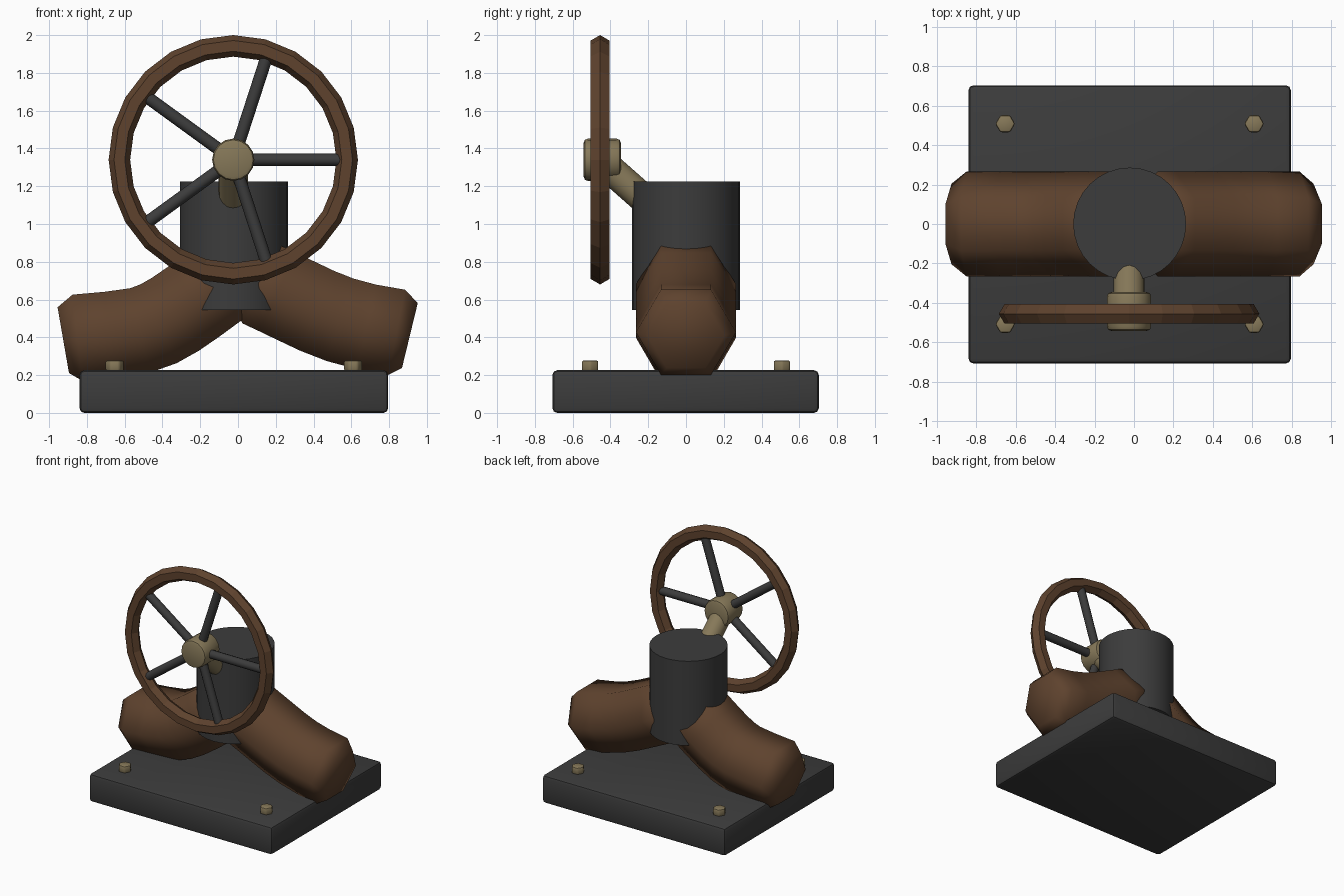
import bpy, bmesh, math
from mathutils import Vector

if "Cube" in bpy.data.objects:
    bpy.data.objects.remove(bpy.data.objects["Cube"])

CX = -0.022            # axis of the base and drum
HUB = Vector((-0.025, -0.455, 1.34))


def material(name, rgb):
    m = bpy.data.materials.new(name)
    m.diffuse_color = (*rgb, 1)
    m.use_nodes = True
    m.node_tree.nodes["Principled BSDF"].inputs["Base Color"].default_value = m.diffuse_color
    return m


IRON = material("dark_iron", (0.045, 0.045, 0.045))
RUST = material("rust_brown", (0.112, 0.055, 0.027))
BRASS = material("dull_brass", (0.24, 0.19, 0.10))


def finish(bm, name, mat, bevel=0.0, smooth=None):
    bmesh.ops.recalc_face_normals(bm, faces=bm.faces)
    me = bpy.data.meshes.new(name)
    bm.to_mesh(me)
    bm.free()
    me.materials.append(mat)
    ob = bpy.data.objects.new(name, me)
    bpy.context.collection.objects.link(ob)
    bpy.ops.object.select_all(action='DESELECT')
    bpy.context.view_layer.objects.active = ob
    ob.select_set(True)
    if bevel:
        mod = ob.modifiers.new("bevel", 'BEVEL')
        mod.width, mod.segments, mod.limit_method = bevel, 2, 'ANGLE'
        mod.angle_limit = math.radians(50)
        bpy.ops.object.modifier_apply(modifier="bevel")
    if smooth:
        bpy.ops.object.shade_smooth_by_angle(angle=math.radians(smooth))
    return ob


def rod(name, a, b, r, sides, mat, bevel=0.0, smooth=40, turn=0.0):
    """Capped cylinder between two points."""
    a, b = Vector(a), Vector(b)
    bm = bmesh.new()
    bmesh.ops.create_cone(bm, cap_ends=True, segments=sides, radius1=r, radius2=r, depth=(b - a).length)
    for v in bm.verts:
        x, y = v.co.x, v.co.y
        v.co.x = x * math.cos(turn) - y * math.sin(turn)
        v.co.y = x * math.sin(turn) + y * math.cos(turn)
    rot = (b - a).to_track_quat('Z', 'Y').to_matrix()
    for v in bm.verts:
        v.co = rot @ v.co + (a + b) / 2
    return finish(bm, name, mat, bevel, smooth)


def loft(bm, rings, closed=False):
    rings = [[bm.verts.new(p) for p in ring] for ring in rings]
    pairs = list(zip(rings, rings[1:] + rings[:1]))
    for r, s in (pairs if closed else pairs[:-1]):
        n = len(r)
        for i in range(n):
            bm.faces.new((r[i], r[(i + 1) % n], s[(i + 1) % n], s[i]))
    if not closed:
        bm.faces.new(rings[0])
        bm.faces.new(rings[-1])


# base plate
bm = bmesh.new()
bmesh.ops.create_cube(bm, size=1)
for v in bm.verts:
    v.co = Vector((v.co.x * 1.634 + CX, v.co.y * 1.41 - 0.002, (v.co.z + 0.5) * 0.226))
finish(bm, "base_plate", IRON, 0.025, 35)

# hexagonal bolts
for sx in (-1, 1):
    for sy in (-1, 1):
        x, y = CX + sx * 0.631, sy * 0.508
        rod("bolt", (x, y, 0.222), (x, y, 0.278), 0.05, 6, BRASS, 0.01, 35, math.pi / 6)

# drum
rod("drum", (CX, 0, 0.545), (CX, 0, 1.225), 0.286, 32, IRON)


# bent hexagonal pipes with chamfered ends
def pipe(name, path):
    pts = [Vector((x, 0, z)) for x, z in path]
    rings = []
    for i, p in enumerate(pts):
        t = (pts[min(i + 1, len(pts) - 1)] - pts[max(i - 1, 0)]).normalized()
        up = Vector((-t.z, 0, t.x))
        r = 0.265 * (0.77 if i in (0, len(pts) - 1) else 1)
        rings.append([p + r * (Vector((0, math.cos(k * math.pi / 3), 0)) + up * math.sin(k * math.pi / 3))
                      for k in range(6)])
    bm = bmesh.new()
    loft(bm, rings)
    finish(bm, name, RUST, 0, 80)


pipe("left_pipe", [(-0.925, 0.385), (-0.85, 0.398), (-0.68, 0.413), (-0.52, 0.436), (-0.42, 0.472),
                   (-0.33, 0.523), (-0.23, 0.592), (-0.11, 0.68), (-0.05, 0.722)])
pipe("right_pipe", [(0.91, 0.41), (0.84, 0.427), (0.68, 0.455), (0.54, 0.493), (0.42, 0.54),
                    (0.31, 0.592), (0.21, 0.64), (0.12, 0.682), (0.06, 0.71)])

# wheel rim with hexagonal section
bm = bmesh.new()
rings = []
for i in range(24):
    a = i * math.tau / 24
    out = Vector((math.cos(a), 0, math.sin(a)))
    rings.append([HUB + out * (0.603 + 0.057 * math.cos(k * math.pi / 3))
                  + Vector((0, 0.057 * math.sin(k * math.pi / 3), 0)) for k in range(6)])
loft(bm, rings, closed=True)
finish(bm, "wheel_rim", RUST)

# spokes, hub and slanted stem
for i in range(5):
    a = i * math.tau / 5
    rod("spoke", HUB, HUB + Vector((math.cos(a), 0, math.sin(a))) * 0.57, 0.033, 10, IRON)
rod("wheel_hub", (HUB.x, -0.542, HUB.z), (HUB.x, -0.345, HUB.z), 0.112, 16, BRASS, 0.022, 35)
rod("wheel_stem", (HUB.x, -0.44, 1.325), (HUB.x, -0.10, 1.025), 0.078, 16, BRASS)
